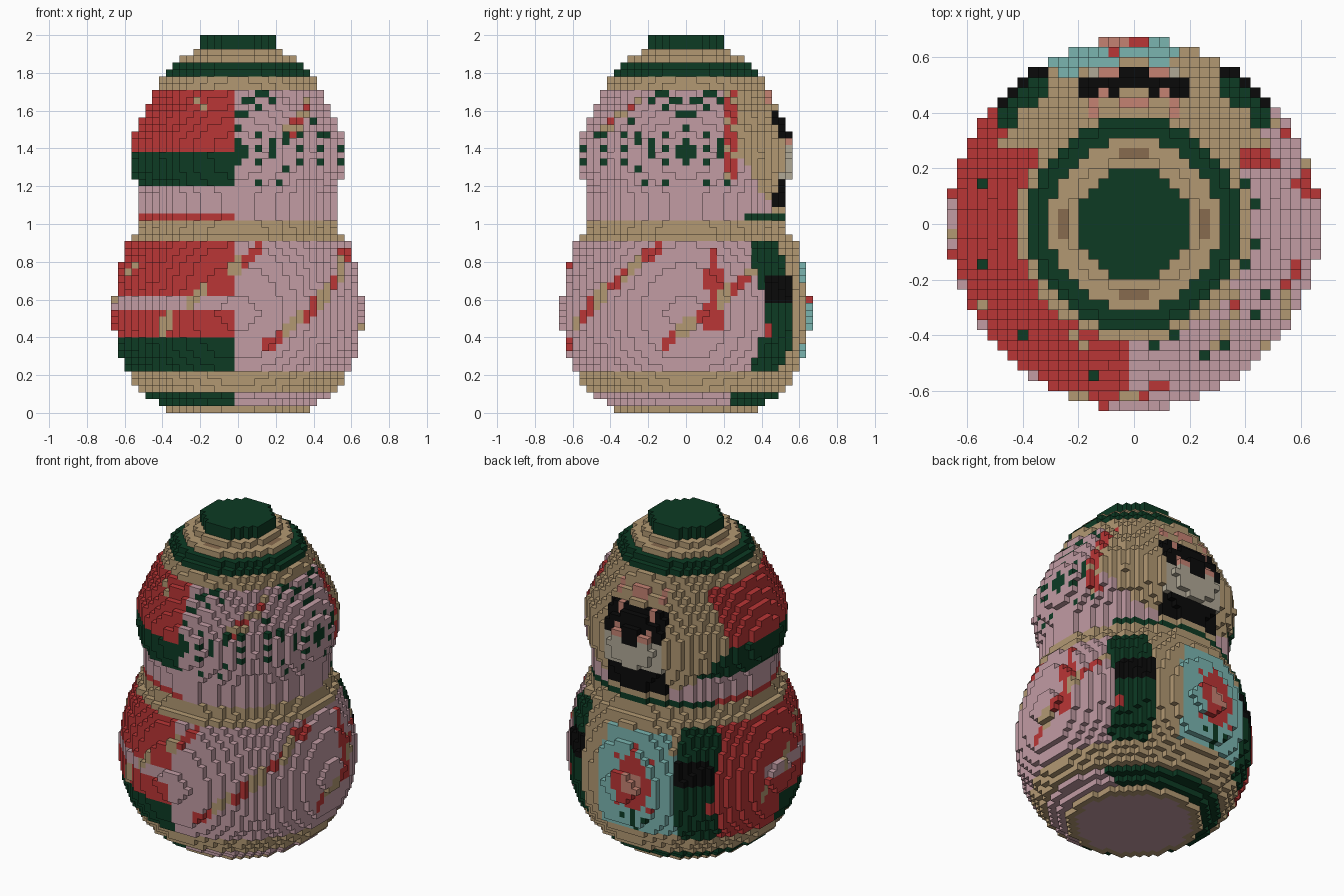
import bpy, bmesh, math

old = bpy.data.objects.get("Cube")
if old:
    bpy.data.objects.remove(old, do_unlink=True)

V = 2 / 55  # cube size: 55 layers tall
# radius of each layer in cubes, bottom to top
RADII = [10.4, 11.8, 13.2, 14.4, 15.2, 15.8, 16.4, 16.9, 17.3, 17.5, 17.8,
         17.95, 18.1, 18.2, 18.25, 18.2, 18.1, 17.95, 17.8, 17.6, 17.4,
         17.1, 16.8, 16.5, 16.1, 15.6, 14.7, 14.4, 14.3, 14.3, 14.3, 14.3,
         14.5, 14.8, 15.1, 15.3, 15.5, 15.6, 15.5, 15.3, 15.1, 14.7, 14.2,
         13.8, 13.1, 12.7, 12.1, 11.6, 11.1, 10.5, 9.6, 8.4, 6.5, 5.4, 5.4]

COLOURS = {
    "red": (0.73, 0.21, 0.21), "pink": (0.76, 0.61, 0.64),
    "tan": (0.70, 0.60, 0.45), "green": (0.05, 0.23, 0.14),
    "black": (0.04, 0.04, 0.04), "teal": (0.48, 0.71, 0.69),
    "peach": (0.77, 0.51, 0.45), "grey": (0.69, 0.66, 0.59),
    "brown": (0.53, 0.42, 0.31),
}
NAMES = list(COLOURS)


def linear(c):
    return c / 12.92 if c <= 0.04045 else ((c + 0.055) / 1.055) ** 2.4


MATS = []
for n, rgb in COLOURS.items():
    m = bpy.data.materials.new(n)
    col = (*[linear(c) for c in rgb], 1)
    m.use_nodes = True
    m.diffuse_color = col
    bsdf = m.node_tree.nodes["Principled BSDF"]
    bsdf.inputs["Base Color"].default_value = col
    bsdf.inputs["Roughness"].default_value = 0.9
    MATS.append(m)


def filled(x, y, k):
    return 0 <= k < 55 and x * x + y * y <= RADII[k] ** 2


def base_colour(x, y, k):
    if k == 0:
        return "pink" if math.hypot(x, y) < 9.2 else "tan"
    if k < 3:
        return "green" if x < 0 or y >= 7 else "pink"
    return "tan"


def picture_panel(x, k):
    # flower on a sky panel
    if not (-8 <= x <= 4 and 7 <= k <= 23):
        return "tan"
    if (x in (-8, 4)) and k > 20:
        return "tan"
    u, w = abs(x + 2), k - 15
    d = math.hypot(u * 1.45, w)
    if d < 2:
        return "peach"
    if d < 4.6 or (u == 0 and 4 < w < 7) or (u == 3 and w in (-4, 4)):
        return "red"
    if (u == 0 and w < -4) or (u == 2 and w == -6):
        return "green"
    return "teal"


def streak(x, y, k):
    # slanting bands winding up the body
    angle = math.degrees(math.atan2(x, -y))
    t = (angle - 13) % 64
    hit = abs(k - (9 + 0.236 * t)) < 1.1
    return hit, int(t / 9) % 2


def body_colour(x, y, k):
    if y >= 10 and abs(x) <= 13:
        if abs(x) < 9:
            return picture_panel(x, k)
        if 16 <= k <= 19 and y >= 12:
            return "black"
        return "red" if k in (11, 12) and y == 12 else "green"
    hit, odd = streak(x, y, k)
    if x < 0:
        if hit and odd:
            return "tan"
        if k <= 10 and y < 0:
            return "green"
        return "pink" if k in (15, 16) and y < 4 else "red"
    if 12 <= k <= 23 and (y == 4 or (y in (3, 5) and k in (12, 13, 14, 18, 19, 20))):
        return "red"
    if hit:
        return "tan" if odd else "red"
    return "pink"


def face_colour(x, k):
    a = abs(x)
    if k <= 33:
        return "black" if a <= 5 and k >= 30 else "tan"
    if a <= 5 and k <= 38:
        return "black" if a <= 1 and k == 38 else "grey"
    if a <= 5 and k <= 43:
        return "peach" if (a == 3 and k != 41) or (a == 2 and k == 39) else "black"
    if k in (45, 46) and a in (0, 1, 4):
        return "peach"
    return "tan"


def head_colour(x, y, k):
    if k == 28:
        return "green" if y >= 9 else "red" if x < 0 else "pink"
    if y >= 8 + max(0, 37 - k) * 0.6 and k >= 29:
        return face_colour(x, k)
    if x < 0:
        if k < 33:
            return "pink"
        if k < 38:
            return "green"
        return "tan" if y < 0 and k in (44, 45) and x == 39 - k else "red"
    # hair strand beside the face
    if y in (6, 7) and 34 <= k <= 46:
        return "tan" if (y + k) % 4 == 0 else "red"
    # slanting mark on the front corner
    angle = math.degrees(math.atan2(x, -y))
    if 30 < angle < 56 and abs(k - 40 - (angle - 30) * 0.2) < 1:
        return "tan" if k % 2 else "red"
    # broken rings on the front and the side
    u = x if -y > x else y
    d = math.hypot(u, k - 37.5)
    if d < 1.7:
        return "green"
    if 3 <= d < 9.4 and int(d) % 2 and k >= 33:
        if (k > 37 and (abs(u) + k) % 3) or (k <= 37 and (abs(u) + k) % 3 == 0):
            return "green"
    return "pink"


def cap_colour(x, y, k):
    if k in (49, 50) or k >= 53:
        return "green"
    if k == 51 and sorted((abs(x), abs(y)))[1] == 7 and min(abs(x), abs(y)) <= 1:
        return "brown"
    return "tan"


def belt_colour(x, y, k):
    return "tan"


# corner signs of each cube side, counter-clockwise from outside
SIDES = {
    (1, 0, 0): [(1, -1, -1), (1, 1, -1), (1, 1, 1), (1, -1, 1)],
    (-1, 0, 0): [(-1, 1, -1), (-1, -1, -1), (-1, -1, 1), (-1, 1, 1)],
    (0, 1, 0): [(1, 1, -1), (-1, 1, -1), (-1, 1, 1), (1, 1, 1)],
    (0, -1, 0): [(-1, -1, -1), (1, -1, -1), (1, -1, 1), (-1, -1, 1)],
    (0, 0, 1): [(-1, -1, 1), (1, -1, 1), (1, 1, 1), (-1, 1, 1)],
    (0, 0, -1): [(-1, 1, -1), (1, 1, -1), (1, -1, -1), (-1, -1, -1)],
}


def build(name, first, last, colour):
    """Outer cube faces of layers first..last, coloured by a rule."""
    bm = bmesh.new()
    verts = {}

    def corner(x, y, k, s):
        key = (2 * x + s[0], 2 * y + s[1], 2 * k + 1 + s[2])
        if key not in verts:
            verts[key] = bm.verts.new([c * V / 2 for c in key])
        return verts[key]

    for k in range(first, last + 1):
        for x in range(-18, 19):
            for y in range(-18, 19):
                if not filled(x, y, k):
                    continue
                for (dx, dy, dz), signs in SIDES.items():
                    if filled(x + dx, y + dy, k + dz):
                        continue
                    f = bm.faces.new([corner(x, y, k, s) for s in signs])
                    f.material_index = NAMES.index(colour(x, y, k))
    me = bpy.data.meshes.new(name)
    bm.to_mesh(me)
    bm.free()
    for m in MATS:
        me.materials.append(m)
    bpy.context.collection.objects.link(bpy.data.objects.new(name, me))


build("base", 0, 5, base_colour)
build("lower_body", 6, 24, body_colour)
build("waist_belt", 25, 27, belt_colour)
build("head", 28, 46, head_colour)
build("cap", 47, 54, cap_colour)
